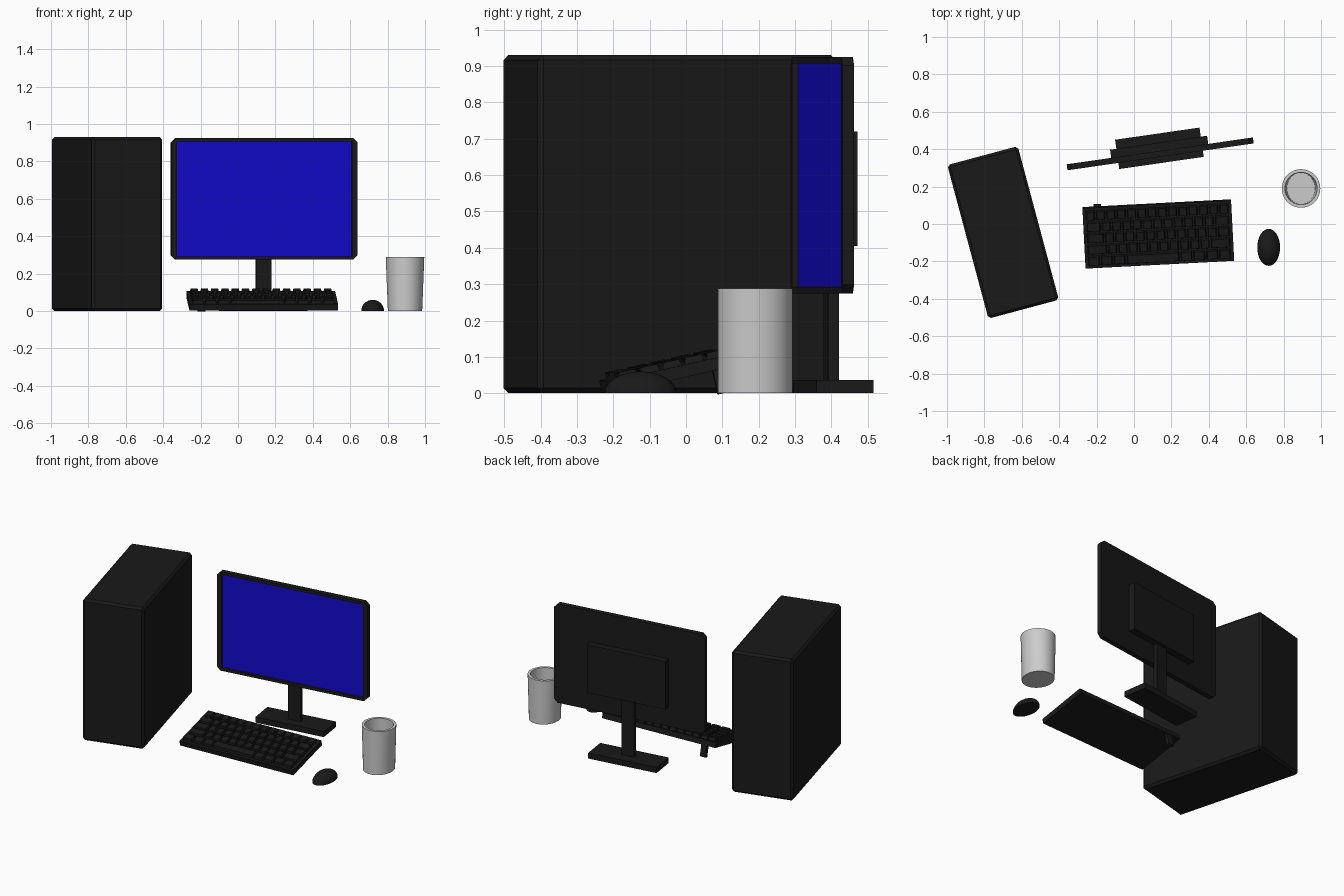
import bpy, bmesh
from math import radians
from mathutils import Matrix, Vector

if "Cube" in bpy.data.objects:
    bpy.data.objects.remove(bpy.data.objects["Cube"])


def material(name, rgb):
    m = bpy.data.materials.new(name)
    m.diffuse_color = (*rgb, 1)
    m.use_nodes = True
    m.node_tree.nodes["Principled BSDF"].inputs["Base Color"].default_value = m.diffuse_color
    return m


BLACK = material("black_plastic", (0.01, 0.01, 0.01))
BLUE = material("blue_screen", (0.006, 0.003, 0.6))


def finish(name, bm, frame=Matrix(), mats=(BLACK,), smooth=None):
    bmesh.ops.recalc_face_normals(bm, faces=bm.faces)
    me = bpy.data.meshes.new(name)
    bm.to_mesh(me)
    bm.free()
    for m in mats:
        me.materials.append(m)
    ob = bpy.data.objects.new(name, me)
    ob.matrix_world = frame
    bpy.context.collection.objects.link(ob)
    if smooth:
        bpy.ops.object.select_all(action='DESELECT')
        ob.select_set(True)
        bpy.context.view_layer.objects.active = ob
        bpy.ops.object.shade_smooth_by_angle(angle=radians(smooth))
    return ob


def add_box(bm, lo, hi, taper=0.0):
    lo, hi = Vector(lo), Vector(hi)
    size, mid = hi - lo, (lo + hi) / 2
    verts = bmesh.ops.create_cube(bm, size=1)["verts"]
    for v in verts:
        top = v.co.z > 0
        v.co = Vector([v.co[i] * size[i] for i in range(3)])
        if top:
            v.co.x -= taper if v.co.x > 0 else -taper
            v.co.y -= taper if v.co.y > 0 else -taper
        v.co += mid


def box(name, lo, hi, frame, bevel=0.0):
    bm = bmesh.new()
    add_box(bm, lo, hi)
    if bevel:
        bmesh.ops.bevel(bm, geom=bm.edges[:], offset=bevel, segments=1, affect='EDGES')
    return finish(name, bm, frame)


def place(x, y, turn):
    return Matrix.Translation((x, y, 0)) @ Matrix.Rotation(radians(turn), 4, 'Z')


# Tower case
box("computer_tower", (-0.195, -0.425, 0), (0.195, 0.425, 0.93), place(-0.70, -0.045, 15), 0.014)

# Monitor: frame with clipped corners and a recessed screen
mon = place(0.14, 0.375, 8.2)
bm = bmesh.new()
add_box(bm, (-0.503, -0.016, 0.275), (0.503, 0.016, 0.925))
corners = [e for e in bm.edges if abs(e.verts[0].co.y - e.verts[1].co.y) > 0.01]
front = next(f for f in bm.faces if f.calc_center_median().y < -0.01)
bmesh.ops.inset_region(bm, faces=[front], thickness=0.025)
for v in front.verts:
    v.co.x *= 0.465 / 0.478
bmesh.ops.inset_region(bm, faces=[front], thickness=0.0005, depth=0)
for v in front.verts:
    v.co.y += 0.016
front.material_index = 1
bmesh.ops.bevel(bm, geom=corners, offset=0.024, segments=1, affect='EDGES')
finish("monitor", bm, mon, (BLACK, BLUE))

# Monitor back housing, neck and foot
box("monitor_housing", (-0.262, 0.01, 0.405), (0.262, 0.06, 0.72), mon)
box("stand_neck", (-0.042, 0.01, 0.02), (0.042, 0.04, 0.44), mon)
box("stand_foot", (-0.228, -0.049, 0), (0.228, 0.109, 0.037), mon)

# Keyboard body, tilted up at the back
kb = place(0.138, -0.21, 3) @ Matrix.Rotation(radians(12.6), 4, 'X')
box("keyboard_body", (-0.398, 0, 0.002), (0.398, 0.33, 0.036), kb)
box("keyboard_foot", (-0.337, 0.306, -0.072), (-0.297, 0.326, 0.01), kb)

# Keys: widths per row from front to back, in key units
rows = [
    [1.25, 1.25, 1.25, 5.25, 1.25, 1.25, 1.25, 1.25],
    [2.0] + [1] * 10 + [2.0],
    [1.75] + [1] * 11 + [1.25],
    [1.5] + [1] * 11 + [1.5],
    [1] * 14,
]
unit, pitch, gap = 0.77 / 14, 0.062, 0.004
bm = bmesh.new()
for r, widths in enumerate(rows):
    x, y = -0.385, 0.01 + r * pitch
    for w in widths:
        add_box(bm, (x + gap, y + gap, 0.034), (x + w * unit - gap, y + pitch - gap, 0.054), 0.005)
        x += w * unit
finish("keyboard_keys", bm, kb)

# Mouse: half ellipsoid with a flat underside
bm = bmesh.new()
bmesh.ops.create_uvsphere(bm, u_segments=32, v_segments=16, radius=1)
bmesh.ops.bisect_plane(bm, geom=bm.verts[:] + bm.edges[:] + bm.faces[:], dist=1e-4,
                       plane_co=(0, 0, 0), plane_no=(0, 0, 1), clear_inner=True)
bmesh.ops.holes_fill(bm, edges=[e for e in bm.edges if e.is_boundary])
bmesh.ops.scale(bm, vec=(0.061, 0.099, 0.06), verts=bm.verts)
finish("mouse", bm, place(0.72, -0.125, 0), smooth=40)

# Cup: revolved wall profile, narrowing sideways towards the base
profile = [(0, 0), (0.103, 0), (0.103, 0.288), (0.086, 0.288), (0.084, 0.02), (0, 0.02)]
bm = bmesh.new()
pts = [bm.verts.new((r, 0, z)) for r, z in profile]
edges = [bm.edges.new(p) for p in zip(pts, pts[1:])]
bmesh.ops.spin(bm, geom=pts + edges, cent=(0, 0, 0), axis=(0, 0, 1),
               angle=radians(360), steps=48, use_merge=True)
bmesh.ops.remove_doubles(bm, verts=bm.verts, dist=1e-5)
for v in bm.verts:
    v.co.x *= 0.89 + 0.11 * v.co.z / 0.288
finish("cup", bm, place(0.893, 0.19, 0), mats=(), smooth=40)
